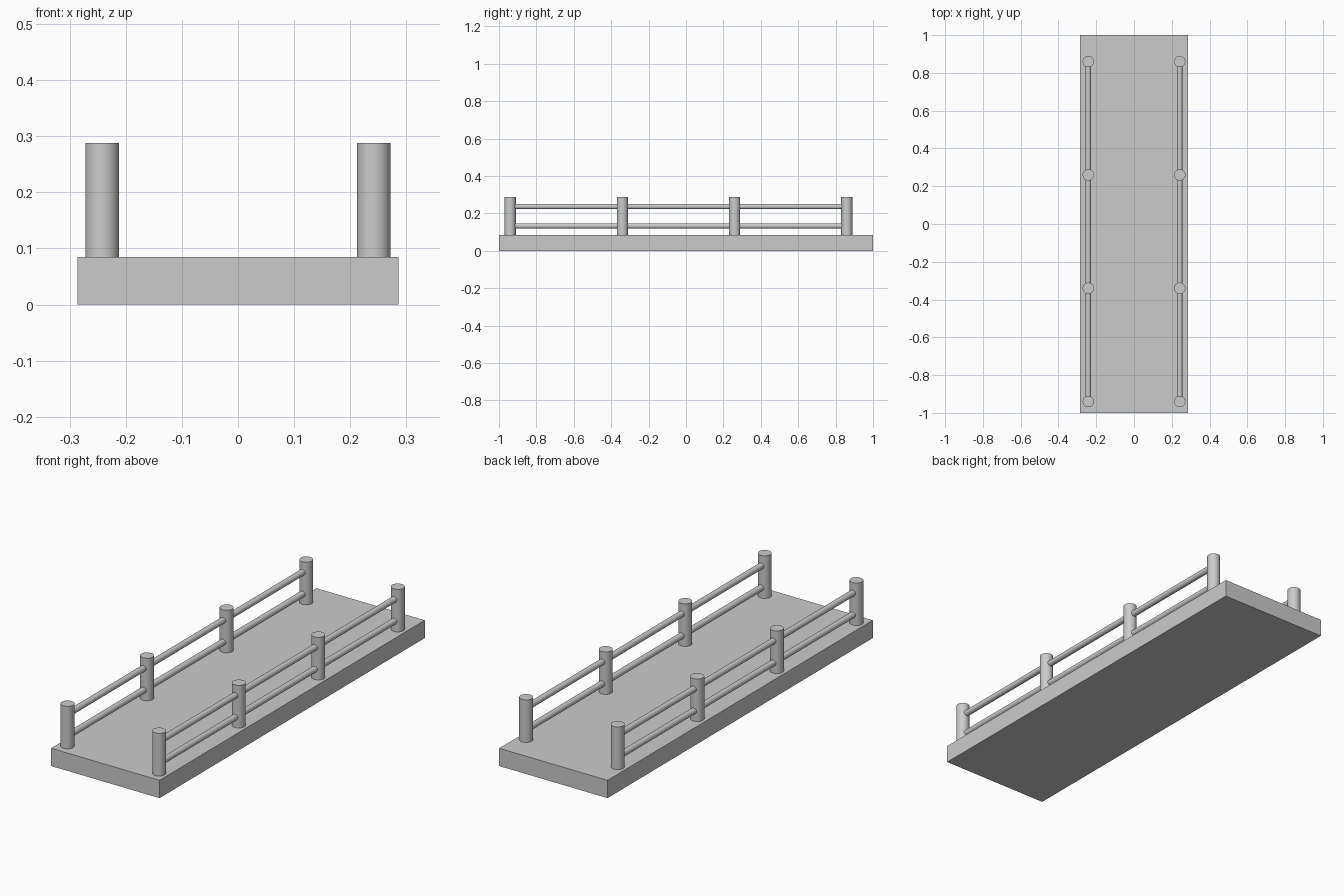
import bpy
import math

cube = bpy.data.objects.get("Cube")
if cube:
    bpy.data.objects.remove(cube, do_unlink=True)

DECK_TOP = 0.085
POST_TOP = 0.288
RAIL_X = 0.242
POST_YS = [-0.94 + 0.6 * i for i in range(4)]

grey = bpy.data.materials.new("plain grey")
grey.use_nodes = True
colour = (0.6, 0.6, 0.6, 1)
grey.diffuse_color = colour
grey.node_tree.nodes["Principled BSDF"].inputs["Base Color"].default_value = colour


def finish(name):
    obj = bpy.context.object
    obj.name = name
    obj.data.materials.append(grey)
    return obj


def cylinder(name, radius, length, location, rotation=(0, 0, 0)):
    bpy.ops.mesh.primitive_cylinder_add(vertices=32, radius=radius, depth=length,
                                        location=location, rotation=rotation)
    finish(name)
    bpy.ops.object.shade_smooth_by_angle(angle=math.radians(40))


# Deck slab
bpy.ops.mesh.primitive_cube_add(size=1, location=(0, 0, DECK_TOP / 2))
deck = finish("deck")
deck.scale = (0.572, 2, DECK_TOP)
bpy.ops.object.transform_apply(location=False, rotation=False, scale=True)

for side, x in (("left", RAIL_X), ("right", -RAIL_X)):
    # Railing posts
    for i, y in enumerate(POST_YS):
        cylinder(f"{side}_post_{i + 1}", 0.03, POST_TOP - DECK_TOP,
                 (x, y, (POST_TOP + DECK_TOP) / 2))
    # Horizontal rails running through the posts
    for level, z in (("lower", 0.133), ("upper", 0.237)):
        cylinder(f"{side}_{level}_rail", 0.0145, POST_YS[-1] - POST_YS[0],
                 (x, sum(POST_YS) / 4, z), (math.pi / 2, 0, 0))
